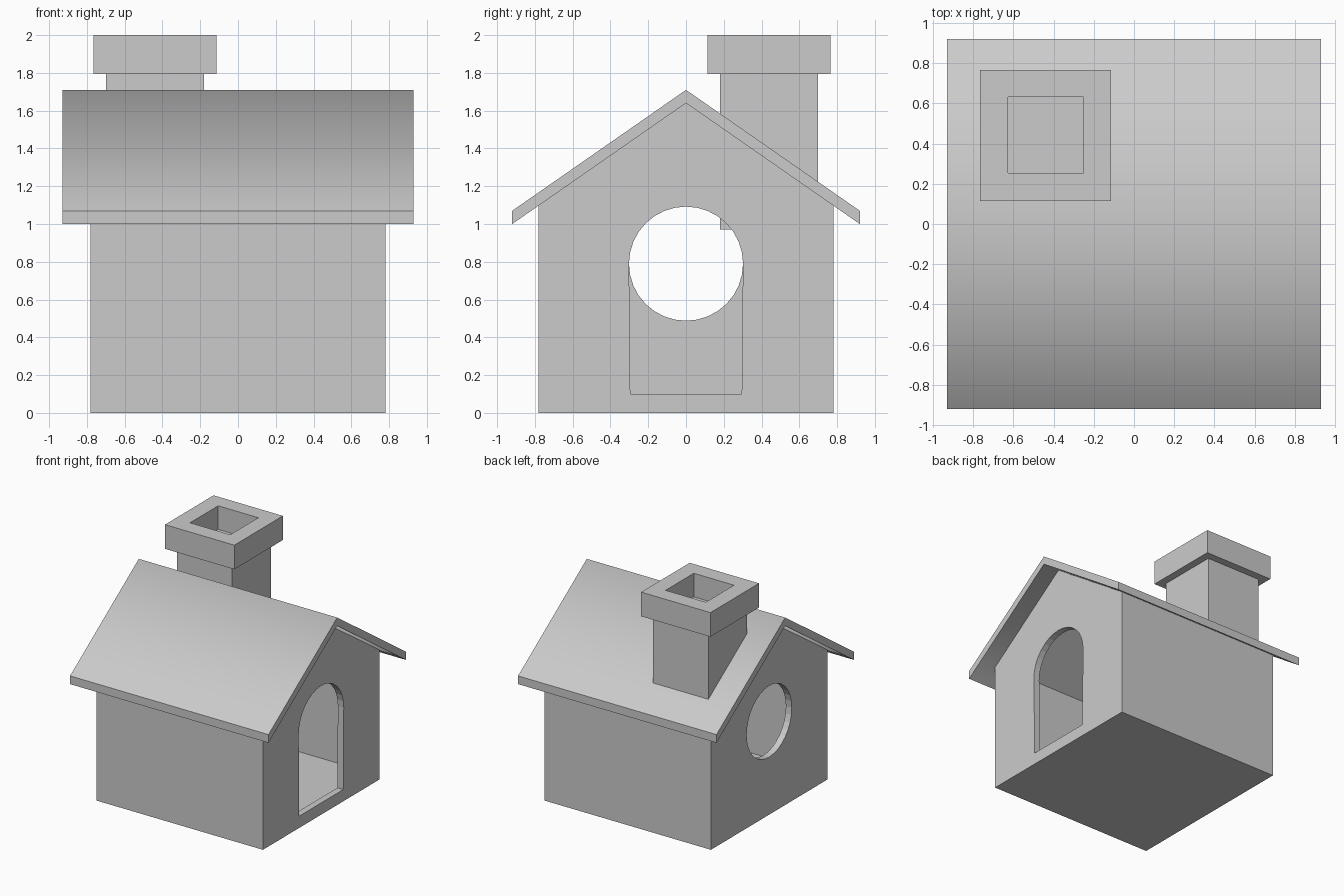
import bpy, bmesh, math
from mathutils import Vector

if "Cube" in bpy.data.objects:
    bpy.data.objects.remove(bpy.data.objects["Cube"])


def prism(name, profile, x0, x1):
    """Extrude a closed (y, z) profile along x."""
    bm = bmesh.new()
    face = bm.faces.new([bm.verts.new((x0, y, z)) for y, z in profile])
    ext = bmesh.ops.extrude_face_region(bm, geom=[face])
    moved = [v for v in ext["geom"] if isinstance(v, bmesh.types.BMVert)]
    bmesh.ops.translate(bm, vec=Vector((x1 - x0, 0, 0)), verts=moved)
    bmesh.ops.recalc_face_normals(bm, faces=bm.faces)
    me = bpy.data.meshes.new(name)
    bm.to_mesh(me)
    bm.free()
    ob = bpy.data.objects.new(name, me)
    bpy.context.collection.objects.link(ob)
    return ob


def box(name, x0, x1, y0, y1, z0, z1):
    return prism(name, [(y0, z0), (y1, z0), (y1, z1), (y0, z1)], x0, x1)


def cut(ob, cutter):
    """Subtract the cutter, then remove it."""
    cutter.hide_render = True
    mod = ob.modifiers.new("cut", "BOOLEAN")
    mod.operation = "DIFFERENCE"
    mod.solver = "EXACT"
    mod.object = cutter
    bpy.context.view_layer.objects.active = ob
    bpy.ops.object.modifier_apply(modifier=mod.name)
    bpy.data.objects.remove(cutter, do_unlink=True)


def gable(half, floor, eave, ridge):
    return [(-half, floor), (half, floor), (half, eave), (0, ridge), (-half, eave)]


def arc(start, end, steps):
    r, cz = 0.302, 0.79
    angles = [math.radians(start + (end - start) * i / steps) for i in range(steps + 1)]
    return [(r * math.cos(a), cz + r * math.sin(a)) for a in angles]


# Hollow house walls with floor and ceiling
walls = prism("house_walls", gable(0.78, 0, 1.098, 1.64), -0.78, 0.78)
cut(walls, prism("room_cutter", gable(0.725, 0.065, 1.08, 1.58), -0.725, 0.725))

# Arched doorway on the right, round window on the left
door = [(-0.295, 0.1), (0.295, 0.1), (0.297, 0.4)] + arc(0, 180, 16) + [(-0.297, 0.4)]
cut(walls, prism("door_cutter", door, 0.6, 0.9))
cut(walls, prism("window_cutter", arc(0, 360, 32)[:-1], -0.9, -0.6))

# Overhanging roof, shaded smoothly over the ridge
roof = prism("roof", [(-0.92, 1.0), (0, 1.64), (0.92, 1.0),
                      (0.92, 1.07), (0, 1.71), (-0.92, 1.07)], -0.93, 0.93)
for p in roof.data.polygons:
    p.use_smooth = True
for e in roof.data.edges:
    a, b = (roof.data.vertices[i].co for i in e.vertices)
    e.use_edge_sharp = not (abs(a.y) < 0.01 and abs(b.y) < 0.01 and abs(a.x - b.x) > 1)

# Chimney stack and its open cap
box("chimney_stack", -0.70, -0.18, 0.18, 0.70, 0.97, 1.80)
cap = box("chimney_cap", -0.765, -0.115, 0.115, 0.765, 1.795, 2.0)
cut(cap, box("flue_cutter", -0.627, -0.25, 0.253, 0.63, 1.7, 2.1))
